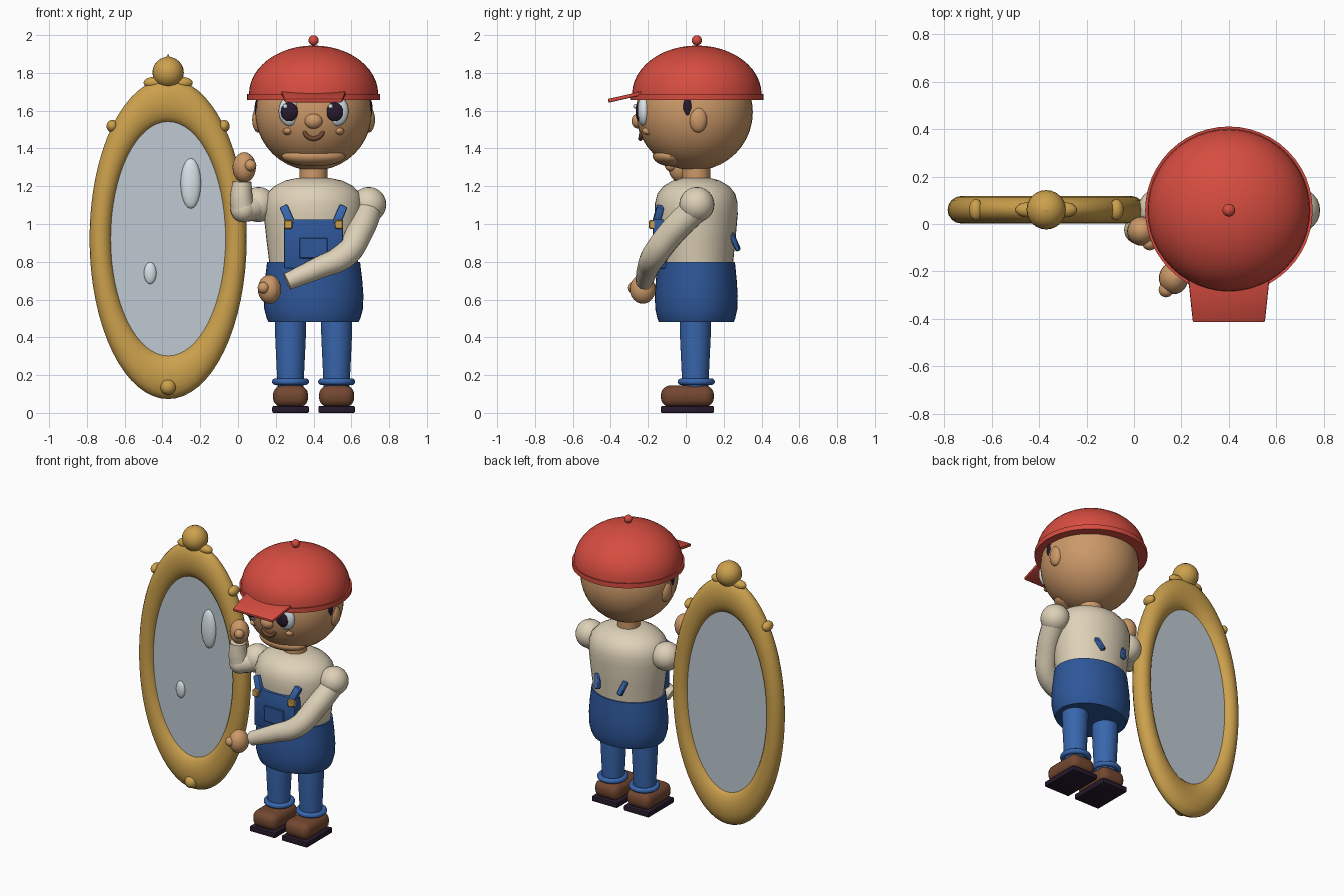
import bpy, bmesh, math
from mathutils import Matrix, Vector

cube = bpy.data.objects.get("Cube")
if cube:
    bpy.data.objects.remove(cube, do_unlink=True)


def material(name, srgb):
    m = bpy.data.materials.new(name)
    lin = [((c + 0.055) / 1.055) ** 2.4 for c in srgb] + [1]
    m.use_nodes = True
    m.diffuse_color = lin
    m.node_tree.nodes["Principled BSDF"].inputs["Base Color"].default_value = lin
    return m


RED = material("red", (.84, .30, .25))
SKIN = material("skin", (.80, .60, .41))
CREAM = material("cream", (.87, .82, .72))
GOLD = material("gold", (.80, .63, .30))
NAVY = material("overall blue", (.18, .34, .60))
BLUE = material("light blue", (.22, .40, .68))
BROWN = material("brown", (.45, .28, .19))
DARK = material("dark", (.15, .10, .17))
GLASS = material("mirror glass", (.75, .79, .82))
WHITE = material("pale white", (.85, .89, .91))

CX, CY = 0.40, 0.055   # axis of the figure
MX, MY, MZ = -0.37, 0.06, 0.922   # middle of the mirror


def finish(name, bm, mat, matrix=Matrix()):
    me = bpy.data.meshes.new(name)
    bmesh.ops.recalc_face_normals(bm, faces=bm.faces)
    bm.transform(matrix)
    bm.to_mesh(me)
    bm.free()
    me.materials.append(mat)
    ob = bpy.data.objects.new(name, me)
    bpy.context.collection.objects.link(ob)
    return ob


def place(loc, scale=(1, 1, 1), rot=Matrix()):
    return Matrix.Translation(loc) @ rot @ Matrix.Diagonal((*scale, 1))


def ball(name, loc, size, mat, segs=24):
    size = (size,) * 3 if isinstance(size, float) else size
    bm = bmesh.new()
    bmesh.ops.create_uvsphere(bm, u_segments=segs, v_segments=segs // 2, radius=1)
    return finish(name, bm, mat, place(loc, size))


def box(name, loc, size, mat, bevel=0.0, steps=1, rot=Matrix(), taper=1.0):
    bm = bmesh.new()
    bmesh.ops.create_cube(bm, size=1)
    for v in bm.verts:
        if v.co.y < 0:
            v.co.x *= taper
        v.co = Vector(a * b for a, b in zip(v.co, size))
    if bevel:
        bmesh.ops.bevel(bm, geom=bm.edges[:], offset=bevel, segments=steps,
                        profile=0.5, affect='EDGES')
    return finish(name, bm, mat, place(loc, rot=rot))


def lathe(name, profile, mat, loc, scale=(1, 1, 1), rot=Matrix(), segs=40, closed=False):
    """Spin (radius, height) points about the local z axis."""
    bm = bmesh.new()
    vs = [bm.verts.new((r, 0, z)) for r, z in profile]
    pairs = list(zip(vs, vs[1:] + vs[:1])) if closed else list(zip(vs, vs[1:]))
    es = [bm.edges.new(p) for p in pairs]
    bmesh.ops.spin(bm, geom=vs + es, cent=(0, 0, 0), axis=(0, 0, 1),
                   angle=math.tau, steps=segs)
    bmesh.ops.remove_doubles(bm, verts=bm.verts, dist=1e-5)
    return finish(name, bm, mat, place(loc, scale, rot))


def ring(name, loc, major, minor, mat, scale=(1, 1, 1), rot=Matrix(), segs=40):
    prof = [(major + minor * math.cos(a * math.tau / 16), minor * math.sin(a * math.tau / 16))
            for a in range(16)]
    return lathe(name, prof, mat, loc, scale, rot, segs, True)


def tube(name, points, radii, mat):
    cu = bpy.data.curves.new(name, 'CURVE')
    cu.dimensions = '3D'
    cu.bevel_depth = 1
    cu.bevel_resolution = 6
    cu.use_fill_caps = True
    sp = cu.splines.new('BEZIER')
    sp.bezier_points.add(len(points) - 1)
    for p, co, r in zip(sp.bezier_points, points, radii):
        p.co, p.radius = co, r
        p.handle_left_type = p.handle_right_type = 'AUTO'
    ob = bpy.data.objects.new(name, cu)
    bpy.context.collection.objects.link(ob)
    cu.materials.append(mat)
    bpy.ops.object.select_all(action='DESELECT')
    ob.select_set(True)
    bpy.context.view_layer.objects.active = ob
    bpy.ops.object.convert(target='MESH')


UPRIGHT = Matrix.Rotation(math.pi / 2, 4, 'X')
SIDES = (("right", -1), ("left", 1))

# Standing mirror
ring("mirror_frame", (MX, MY, MZ), .358, .058, GOLD, (1, 1, 2.04), UPRIGHT, 64).data.transform(Matrix())
bpy.data.objects["mirror_frame"].data.transform(
    place((MX, MY, MZ)) @ Matrix.Diagonal((1, 1 / 1, 1, 1)) @ place((-MX, -MY, -MZ)))
# the ring is stretched to an upright oval
frame = bpy.data.objects["mirror_frame"].data
for v in frame.vertices:
    v.co.y = MY + (v.co.y - MY) / 2.04
    v.co.z = MZ + (v.co.z - MZ) * 2.04
lathe("mirror_glass", [(0, -.02), (.325, -.02), (.325, .02), (0, .02)], GLASS,
      (MX, MY, MZ), (1, 2.04, 1), UPRIGHT, 64)
ball("large_reflection", (-.25, .04, 1.215), (.054, .03, .133), WHITE)
ball("small_reflection", (-.465, .04, .74), (.033, .02, .058), WHITE)
ball("crest_ball", (MX, MY, 1.802), .083, GOLD)
lathe("crest_tip", [(0, 0), (.025, 0), (0, .04)], GOLD, (MX, MY, 1.86), segs=8)
ball("bottom_bead", (MX, .02, .137), .042, GOLD)
for side, s in SIDES:
    ball(side + "_crest_leaf", (MX + s * .075, MY, 1.748), (.055, .032, .03), GOLD)
    ball(side + "_frame_bead", (MX + s * .296, MY, 1.518), (.03, .045, .033), GOLD)

# Head and face
ball("head", (CX, .045, 1.592), .309, SKIN, 40)
ball("chin", (CX, -.075, 1.36), (.17, .1, .055), SKIN)
ball("nose", (CX, -.25, 1.545), (.048, .037, .041), SKIN)
lathe("neck", [(0, 0), (.074, 0), (.074, .11), (0, .11)], SKIN, (CX, CY, 1.21))
tube("mouth", [(CX + .048 * math.cos(a), -.232 + .008 * math.sin(a), 1.495 + .043 * math.sin(a))
               for a in (math.pi * k / 6 for k in range(6, 13))], [.012] * 7, BROWN)
for side, s in SIDES:
    ball(side + "_eye", (CX + s * .124, -.222, 1.598), (.061, .035, .08), WHITE)
    ball(side + "_pupil", (CX + s * .12 - .008, -.248, 1.594), (.046, .018, .05), DARK)
    ball(side + "_glint", (CX + s * .12 - .03, -.265, 1.623), .013, WHITE, 12)
    ball(side + "_cheek", (CX + s * .135, -.205 + .035, 1.495 - .002), (.03, .062, .026), SKIN)
    ball(side + "_ear", (CX + s * .292, .065, 1.552), (.033, .048, .068), SKIN)
    ball(side + "_sideburn", (CX + s * .29, .01, 1.615), (.022, .028, .055), DARK)

# Cap
dome = [(.342 * math.cos(a), .02 + .258 * math.sin(a))
        for a in (math.pi / 2 * k / 12 for k in range(12))]
lathe("cap", [(0, -.01), (.3, -.01), (.353, -.01), (.353, .022)] + dome + [(0, .278)],
      RED, (CX, .058, 1.667), segs=48)
ball("cap_button", (CX, .058, 1.972), .027, RED)
box("cap_visor", (CX, -.315, 1.674), (.345, .2, .02), RED, .006, 2,
    Matrix.Rotation(.22, 4, 'X'), .88)

# Shirt and overalls
lathe("shirt", [(0, .7), (.225, .7), (.235, .8), (.25, .92), (.264, 1.05), (.263, 1.11),
                (.248, 1.16), (.21, 1.2), (.15, 1.23), (.09, 1.243), (0, 1.245)],
      CREAM, (CX, CY, 0), (1, .83, 1))
lathe("overall_shorts", [(0, .48), (.238, .48), (.248, .5), (.261, .55), (.264, .62),
                         (.258, .7), (.246, .8), (0, .8)], NAVY, (CX, CY, 0), (1, .83, 1))
box("bib", (CX, -.137, .895), (.312, .075, .26), NAVY, .008, 2)
box("bib_pocket", (CX, -.175, .872), (.15, .016, .108), NAVY, .004)
for side, s in SIDES:
    box(side + "_buckle", (CX + s * .134, -.178, .997), (.043, .035, .046), GOLD, .005)
    box(side + "_front_strap", (CX + s * .138, -.147, 1.045), (.045, .04, .11), BLUE, .008, 2,
        Matrix.Rotation(s * .4, 4, 'Y') @ Matrix.Rotation(-.25, 4, 'X'))
    box(side + "_back_strap", (CX + s * .095, .258, .905), (.035, .028, .1), BLUE, .006, 1,
        Matrix.Rotation(s * .3, 4, 'Y') @ Matrix.Rotation(.4, 4, 'X'))

# Legs and shoes
for side, s in SIDES:
    x = CX + s * .122
    lathe(side + "_leg", [(0, .13), (.068, .13), (.074, .25), (.081, .4), (.083, .52), (0, .52)],
          BLUE, (x, .05, 0))
    ring(side + "_cuff", (x, .055, .165), .081, .017, BLUE)
    box(side + "_shoe", (x, .008, .088), (.186, .28, .115), BROWN, .05, 5)
    box(side + "_sole", (x, .008, .018), (.194, .282, .036), DARK, .007, 2)

# Arms: the left one crosses the body, the right one is raised to the mirror
for side, s in SIDES:
    ball(side + "_shoulder", (CX + s * .292, .058, 1.103), .093, CREAM)
tube("left_arm", [(.69, .05, 1.08), (.645, -.07, .96), (.565, -.165, .835),
                  (.42, -.2, .765), (.26, -.22, .695)],
     [.075, .072, .068, .058, .046], CREAM)
ball("left_hand", (.167, -.228, .655), (.062, .068, .077), SKIN)
ball("left_thumb", (.135, -.278, .662), .031, SKIN)
tube("right_upper_arm", [(.11, .05, 1.1), (.07, .015, 1.085), (.03, -.015, 1.075)],
     [.075, .07, .064], CREAM)
ball("right_elbow", (.027, -.018, 1.075), .066, CREAM)
tube("right_forearm", [(.025, -.018, 1.07), (.018, -.025, 1.14), (.022, -.03, 1.225)],
     [.064, .06, .05], CREAM)
ball("right_hand", (.033, -.03, 1.3), (.062, .062, .08), SKIN)
ball("right_thumb", (.066, -.08, 1.31), .031, SKIN)

# Smooth shading with sharp edges kept
bpy.ops.object.select_all(action='DESELECT')
for ob in bpy.context.scene.objects:
    if ob.type == 'MESH':
        ob.select_set(True)
        bpy.context.view_layer.objects.active = ob
bpy.ops.object.shade_smooth_by_angle(angle=math.radians(40))
